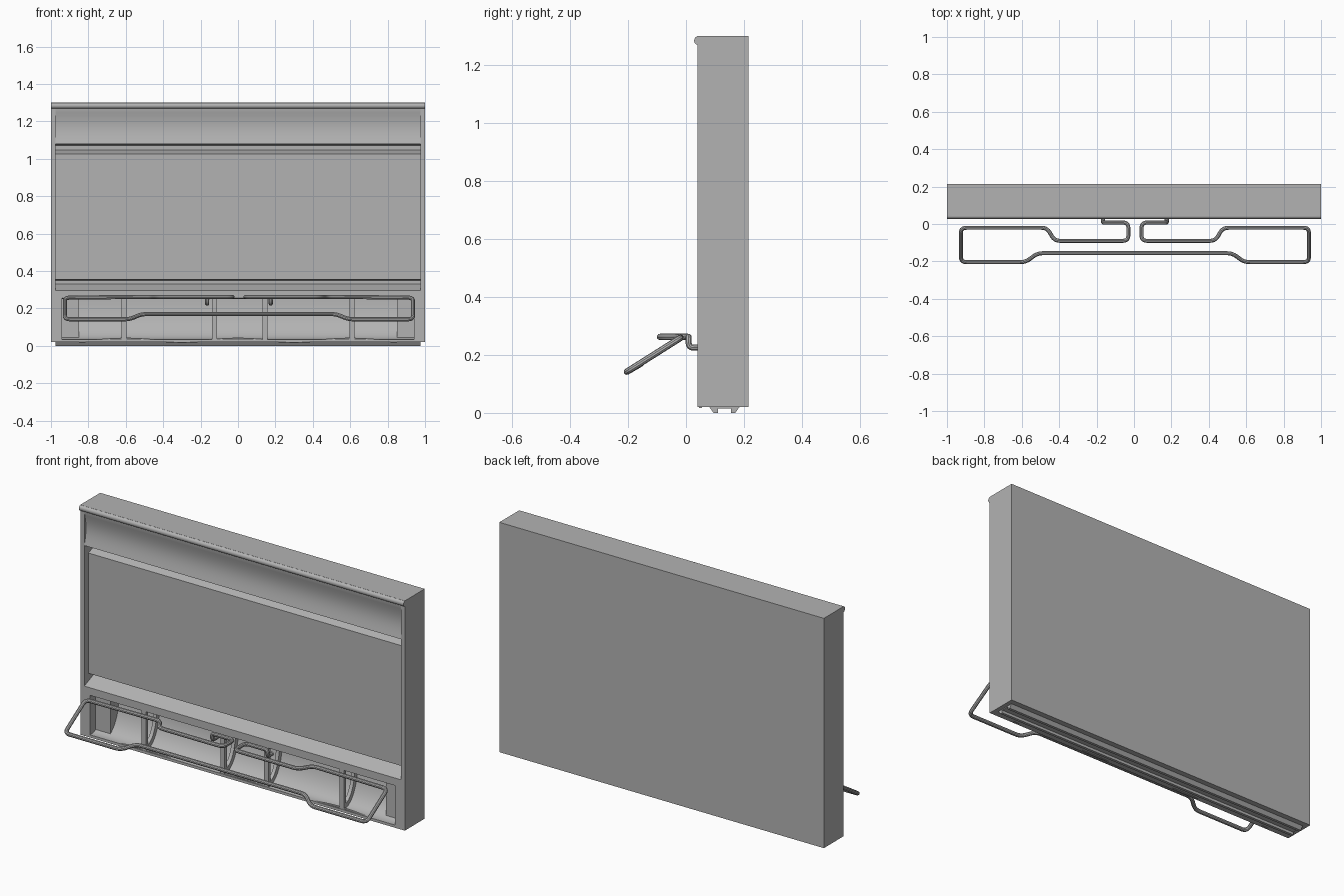
import bpy, bmesh, math
from mathutils import Vector

cube = bpy.data.objects.get("Cube")
if cube:
    bpy.data.objects.remove(cube, do_unlink=True)

grey = bpy.data.materials.new("plain grey")
grey.use_nodes = True
GREY = (0.45, 0.45, 0.45, 1)
grey.diffuse_color = GREY
grey.node_tree.nodes["Principled BSDF"].inputs["Base Color"].default_value = GREY


def finish(obj):
    obj.data.materials.append(grey)
    bpy.ops.object.select_all(action='DESELECT')
    bpy.context.view_layer.objects.active = obj
    obj.select_set(True)
    if obj.type == 'CURVE':
        bpy.ops.object.convert(target='MESH')
    bpy.ops.object.shade_smooth_by_angle(angle=math.radians(35))


def extrude(name, profile, x0, x1):
    """Sweep a (y, z) outline along x."""
    bm = bmesh.new()
    face = bm.faces.new([bm.verts.new((x0, y, z)) for y, z in profile])
    new = bmesh.ops.extrude_face_region(bm, geom=[face])["geom"]
    verts = [g for g in new if isinstance(g, bmesh.types.BMVert)]
    bmesh.ops.translate(bm, verts=verts, vec=(x1 - x0, 0, 0))
    bmesh.ops.recalc_face_normals(bm, faces=bm.faces)
    bmesh.ops.triangulate(bm, faces=[f for f in bm.faces if len(f.verts) > 4])
    mesh = bpy.data.meshes.new(name)
    bm.to_mesh(mesh)
    bm.free()
    obj = bpy.data.objects.new(name, mesh)
    bpy.context.collection.objects.link(obj)
    finish(obj)


def box(name, x0, x1, y0, y1, z0, z1):
    extrude(name, [(y0, z0), (y1, z0), (y1, z1), (y0, z1)], x0, x1)


def tube(name, points, radius):
    curve = bpy.data.curves.new(name, 'CURVE')
    curve.dimensions = '3D'
    curve.bevel_depth = radius
    curve.bevel_resolution = 3
    curve.use_fill_caps = True
    spline = curve.splines.new('POLY')
    spline.points.add(len(points) - 1)
    for p, co in zip(spline.points, points):
        p.co = (*co, 1)
    obj = bpy.data.objects.new(name, curve)
    bpy.context.collection.objects.link(obj)
    finish(obj)


def rounded(points, radius, steps=5):
    """Round each inner corner of a path with a short arc."""
    pts = [Vector(p) for p in points]
    out = [pts[0]]
    for a, b, c in zip(pts, pts[1:], pts[2:]):
        r = min(radius, (a - b).length * 0.45, (c - b).length * 0.45)
        p, q = b + (a - b).normalized() * r, b + (c - b).normalized() * r
        for i in range(steps + 1):
            t = i / steps
            out.append(p * (1 - t) ** 2 + b * 2 * t * (1 - t) + q * t * t)
    return out + [pts[-1]]


def scoop(offset=0.0, steps=12):
    """Hollow curve at the back of the lower tray, top to bottom."""
    return [(0.055 + (0.115 - offset) * math.cos(a), 0.25 - (0.215 - offset) * math.sin(a))
            for a in (math.pi / 2 * i / steps for i in range(steps + 1))]


# Main body: hollow fascia, recessed panel, sloping sill and tray in one section
fascia = [(0.04 + 0.015 * math.sin(math.pi * i / 10), 1.265 - 0.185 * i / 10)
          for i in range(11)]
body = [(0.215, 0.02), (0.215, 1.3), (0.04, 1.3)] + fascia
body += [(0.14, 1.07), (0.14, 1.047), (0.075, 1.025), (0.075, 0.355),
         (0.12, 0.35), (0.12, 0.33), (0.04, 0.297), (0.04, 0.255), (0.055, 0.25)]
body += scoop() + [(0.04, 0.035), (0.04, 0.02)]
extrude("main_body", body, -0.975, 0.975)

# Rounded bead along the top edge
bead = [(0.045, 1.3)] + [(0.044 - 0.016 * math.sin(a), 1.284 + 0.016 * math.cos(a))
                         for a in (math.pi * i / 10 for i in range(11))] + [(0.045, 1.262)]
extrude("top_bead", bead, -1, 1)

# Side cheeks, tray ends and posts
for side, label in ((1, "left"), (-1, "right")):
    box(label + "_cheek", side * 0.975, side, 0.04, 0.215, 0.02, 1.3)
    box(label + "_tray_edge", side * 0.94, side * 0.975, 0.04, 0.18, 0.02, 0.26)
    box(label + "_tray_pillar", side * 0.85, side * 0.94, 0.09, 0.18, 0.02, 0.255)

for i, x in enumerate((-0.61, -0.125, 0.145, 0.61)):
    box(f"tray_post_{i}", x - 0.013, x + 0.013, 0.042, 0.062, 0.02, 0.255)
    extrude(f"tray_rib_{i}", scoop(0.025) + scoop(-0.005)[::-1], x - 0.01, x + 0.01)

# Wavy lip along the tray floor
tube("tray_lip", [(x, 0.05, 0.03 + 0.008 * math.cos(math.tau * x / 0.6))
                  for x in (-0.85 + 1.7 * i / 60 for i in range(61))], 0.006)

# Bottom rail with a long groove
extrude("bottom_rail", [(0.08, 0.021), (0.095, 0), (0.11, 0), (0.11, 0.015),
                        (0.155, 0.015), (0.155, 0), (0.17, 0), (0.185, 0.021)],
        -0.975, 0.975)

# Bent wire holder: half path mirrored about its middle
half = [(0.17, 0.05, 0.225), (0.17, 0.01, 0.225), (0.17, 0.008, 0.262),
        (0.035, 0.008, 0.262), (0.035, -0.09, 0.262), (0.43, -0.09, 0.262),
        (0.47, -0.02, 0.262), (0.93, -0.02, 0.258), (0.93, -0.204, 0.142),
        (0.585, -0.204, 0.142), (0.52, -0.156, 0.17)]
path = half + [(-x, y, z) for x, y, z in reversed(half)]
wire = rounded([(x + 0.005, y, z) for x, y, z in path], 0.03)
tube("wire_holder", wire, 0.011)
